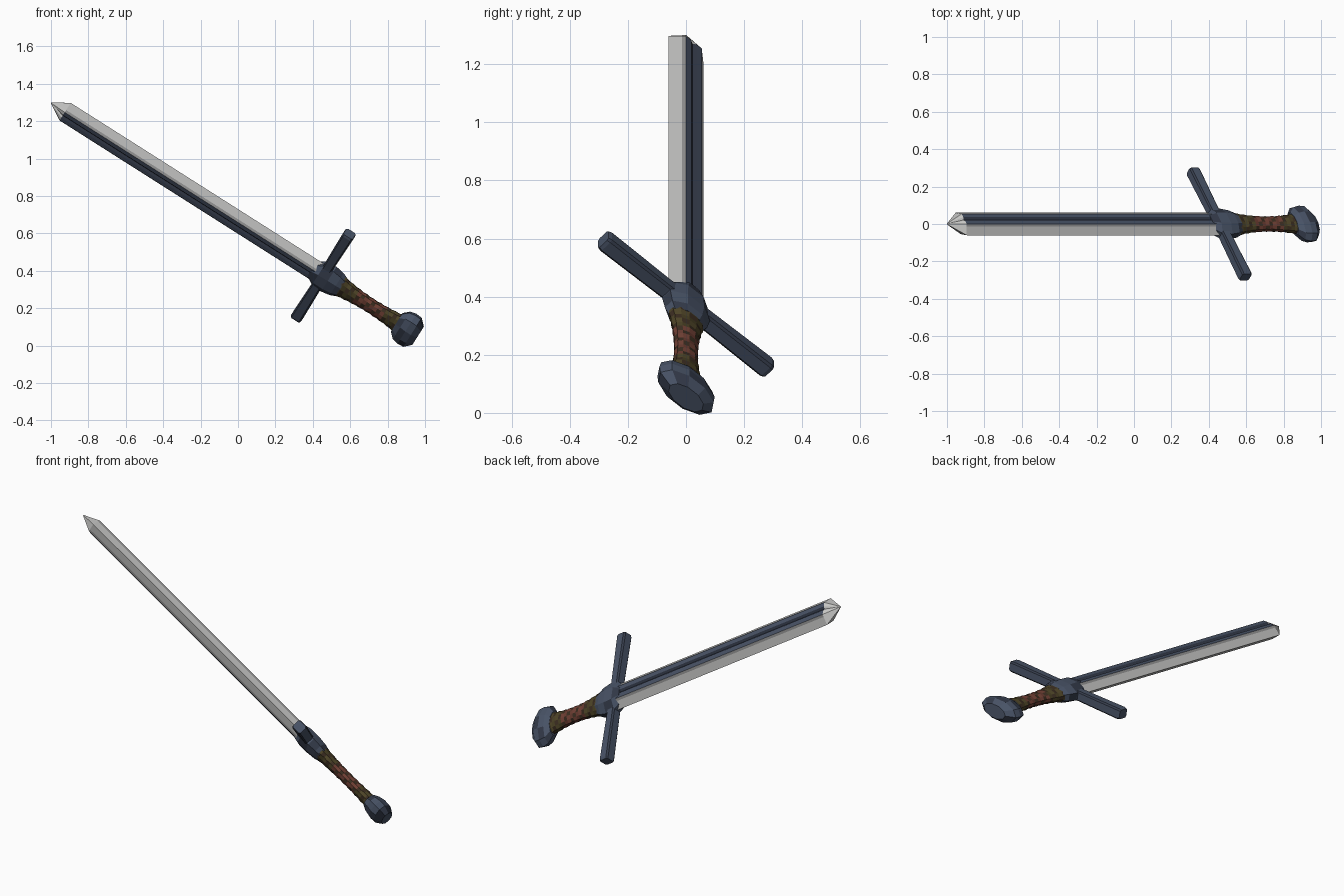
import bpy, bmesh, math
from mathutils import Vector, Matrix

cube = bpy.data.objects.get("Cube")
if cube:
    bpy.data.objects.remove(cube)


def material(name, color):
    m = bpy.data.materials.new(name)
    m.use_nodes = True
    m.diffuse_color = (*color, 1)
    m.node_tree.nodes["Principled BSDF"].inputs["Base Color"].default_value = (*color, 1)
    return m


silver = material("polished silver", (0.58, 0.58, 0.57))
grey = material("shaded silver", (0.31, 0.31, 0.31))
blue = material("blue steel", (0.066, 0.087, 0.135))
dark = material("dark blue steel", (0.034, 0.043, 0.068))
brown = material("dark brown leather", (0.045, 0.027, 0.015))
olive = material("olive leather", (0.075, 0.058, 0.02))
red = material("red leather", (0.16, 0.05, 0.034))

# Tilted frame: local x runs along the guard, y through the flat, z to the tip
up = Vector((-0.844, 0, 0.536)).normalized()
across = Vector((0.36, -0.734, 0.577))
across = (across - up * across.dot(up)).normalized()
flat = up.cross(across)
frame = Matrix((across, flat, up)).transposed().to_4x4()
frame.translation = (0.30, 0, 0.473)


def loft(name, section, rings, mats, rule=None, local=Matrix()):
    """Skin a unit section through rings of (height, half width, half depth)."""
    bm = bmesh.new()
    loops = [[bm.verts.new((x * w, y * d, z)) for x, y in section] for z, w, d in rings]
    count = len(section)
    for r, (low, high) in enumerate(zip(loops, loops[1:])):
        for i in range(count):
            j = (i + 1) % count
            face = bm.faces.new((low[i], low[j], high[j], high[i]))
            if rule:
                face.material_index = rule(face.calc_center_median(), r, i)
    bm.faces.new(loops[0][::-1])
    bm.faces.new(loops[-1])
    bmesh.ops.recalc_face_normals(bm, faces=bm.faces)
    mesh = bpy.data.meshes.new(name)
    bm.to_mesh(mesh)
    bm.free()
    for m in mats:
        mesh.materials.append(m)
    obj = bpy.data.objects.new(name, mesh)
    bpy.context.collection.objects.link(obj)
    obj.matrix_world = frame @ local
    return obj


def round_section(count, turn=0.0):
    return [(math.cos(math.tau * (i + turn) / count), math.sin(math.tau * (i + turn) / count))
            for i in range(count)]


# Blade: six-sided bar with a shallow groove down each flat
quarter = [(1, 0), (0.58, 0.76), (0.45, 1), (0.15, 1)]
half = quarter + [(0, 0.8)] + [(-x, y) for x, y in quarter[:0:-1]]
blade_section = half + [(-x, -y) for x, y in half]
BLADE_TOP = 1.45


def blade_rule(center, ring, side):
    x = abs(center.x)
    if center.z > BLADE_TOP or x > 0.05:
        return 0
    if x > 0.037:
        return 1
    return 2 if x > 0.0125 else 3


loft("blade", blade_section,
     [(-0.17, 0.082, 0.04), (BLADE_TOP, 0.082, 0.04), (1.54, 0.002, 0.002)],
     [silver, grey, blue, dark], blade_rule)

# Guard: square bar with small chamfers, and the collar around its middle
CUT = 0.72
chamfer = [(1, CUT), (CUT, 1), (-CUT, 1), (-1, CUT),
           (-1, -CUT), (-CUT, -1), (CUT, -1), (1, -CUT)]
bar = [(0.388, 0.029, 0.026), (0.375, 0.032, 0.03), (0.1, 0.028, 0.028)]
loft("crossguard", chamfer,
     [(-z, w, d) for z, w, d in bar] + bar[::-1], [blue, dark],
     lambda center, ring, side: side % 2 == 0,
     local=Matrix.Translation((0, 0, -0.184)) @ Matrix.Rotation(math.pi / 2, 4, "Y"))

# Collar and pommel carry a few darker facets
loft("guard_collar", round_section(8, 0.5),
     [(-0.3, 0.072, 0.042), (-0.27, 0.088, 0.05), (-0.22, 0.1, 0.055),
      (-0.16, 0.094, 0.055), (-0.115, 0.055, 0.045)], [blue, dark],
     lambda center, ring, side: (ring + side) % 4 == 0)

# Grip: waisted handle with a leather wrap that winds around it
STEPS = 18
grip_rings = []
for i in range(STEPS + 1):
    f = i / STEPS
    waist = abs(2 * f - 0.95) ** 2
    ridge = 0.003 * (i % 2)
    grip_rings.append((-0.68 + 0.4 * f, 0.046 + 0.026 * waist + ridge,
                       0.031 + 0.008 * waist + ridge))


def grip_rule(center, ring, side):
    step = (ring + side) % 3
    if 4 < ring < STEPS - 5:
        return 0 if step == 0 else 2
    return 1 if step else 0


loft("grip", round_section(12, 0.5), grip_rings, [brown, olive, red], grip_rule)

# Pommel: wide faceted oval
loft("pommel", round_section(10),
     [(-0.65, 0.075, 0.04), (-0.68, 0.115, 0.054), (-0.715, 0.124, 0.062),
      (-0.75, 0.12, 0.06), (-0.785, 0.075, 0.038)], [blue, dark],
     lambda center, ring, side: (ring + side) % 4 == 0)
